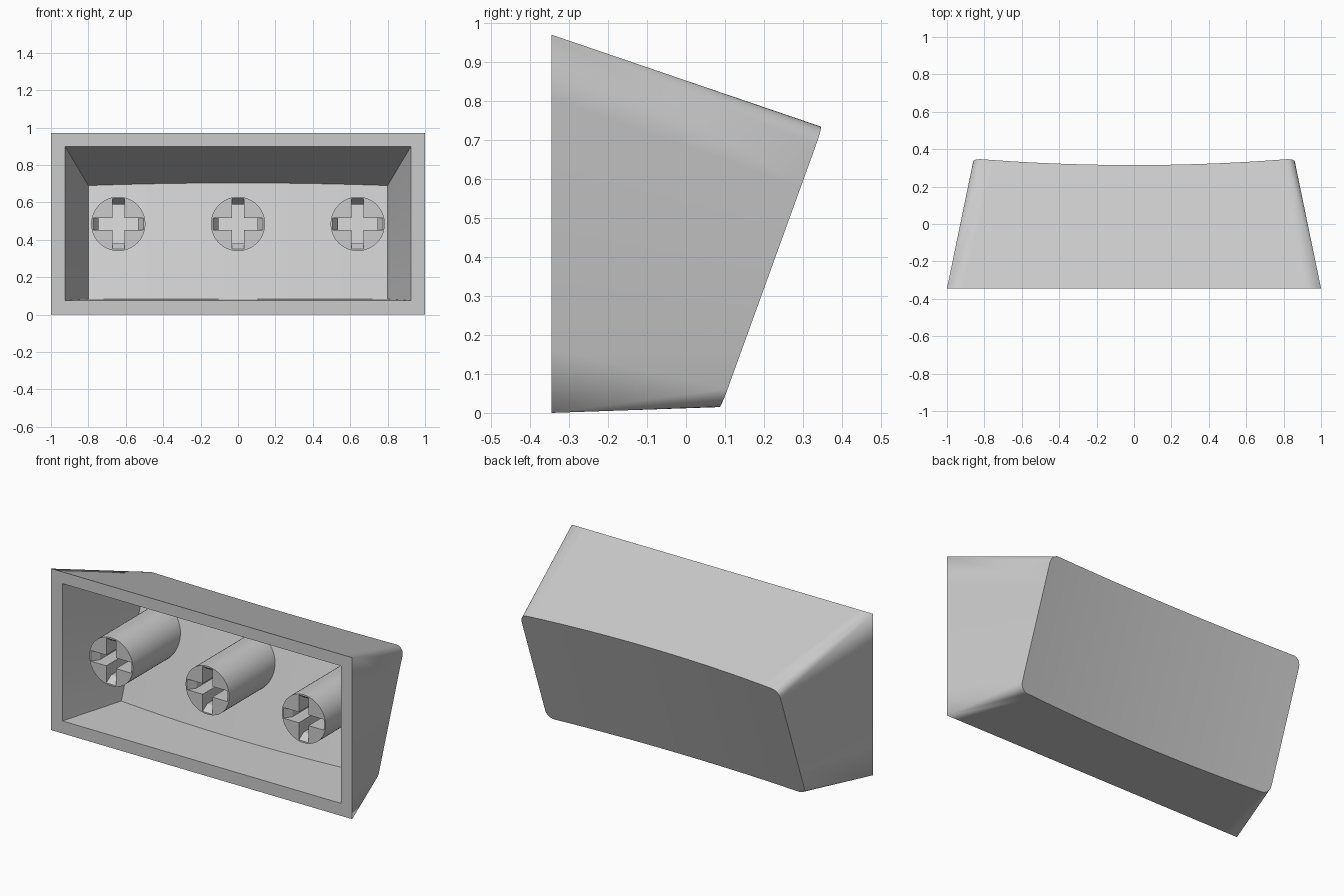
import bpy, bmesh, math
from mathutils import Vector

cube = bpy.data.objects.get("Cube")
if cube:
    bpy.data.objects.remove(cube, do_unlink=True)

GREY = (0.6, 0.6, 0.6, 1)
mat = bpy.data.materials.new("plain grey plastic")
mat.use_nodes = True
mat.diffuse_color = GREY
mat.node_tree.nodes["Principled BSDF"].inputs["Base Color"].default_value = GREY

FRONT = -0.345   # plane of the open side
ARC, SPAN, SIDE = 6, 24, 6


def finish(bm, name):
    bmesh.ops.recalc_face_normals(bm, faces=bm.faces)
    mesh = bpy.data.meshes.new(name)
    bm.to_mesh(mesh)
    bm.free()
    obj = bpy.data.objects.new(name, mesh)
    bpy.context.collection.objects.link(obj)
    mesh.materials.append(mat)
    return obj


def smooth(obj):
    bpy.ops.object.select_all(action='DESELECT')
    obj.select_set(True)
    bpy.context.view_layer.objects.active = obj
    bpy.ops.object.shade_smooth_by_angle(angle=math.radians(30))


def loft(base_x, base_z, rim_x, low, high, r, dish):
    """Matching rings: rectangular mouth and rounded, dished far end."""
    low, high = Vector((0, *low)), Vector((0, *high))
    slope = (high - low).normalized()
    flat = rim_x - r
    arc = [(k / ARC) * math.pi / 2 for k in range(ARC + 1)]
    left = [(-flat - r * math.cos(a), r * (1 - math.sin(a))) for a in arc]
    mid = [(-flat + 2 * flat * k / SPAN, 0) for k in range(1, SPAN)]
    row = left + mid + [(-x, d) for x, d in reversed(left)]

    def pair(x, p, z):
        b = Vector((max(-1, min(1, x / flat)) * base_x, FRONT, z))
        p = p + Vector((x, 0, 0))
        sink = dish * (1 - (x / rim_x) ** 2)
        return b, p.lerp(b, sink / (p.y - b.y))

    upper = [pair(x, high - slope * d, base_z[1]) for x, d in row]
    lower = [pair(x, low + slope * d, base_z[0]) for x, d in row]

    def between(a, b):
        return [(a[0].lerp(b[0], k / SIDE), a[1].lerp(b[1], k / SIDE))
                for k in range(1, SIDE)]

    right = between(upper[-1], lower[-1])
    left_side = between(lower[0], upper[0])
    ring = upper + right + lower[::-1] + left_side
    return ring, upper, lower, right, left_side


# Hollow shell: outer loft, inner loft and the flat lip joining them
bm = bmesh.new()
cache = {}


def face(points):
    verts = []
    for p in points:
        key = tuple(round(c, 4) for c in p)
        v = cache.get(key) or cache.setdefault(key, bm.verts.new(p))
        if v not in verts:
            verts.append(v)
    if len(verts) > 2 and not bm.faces.get(verts):
        bm.faces.new(verts)


outer = loft(1.0, (0, 0.97), 0.86, (0.09, 0.015), (0.35, 0.733), 0.05, 0.035)
inner = loft(0.925, (0.075, 0.9), 0.80, (0.035, 0.083), (0.255, 0.69), 0, 0.04)
for ring, upper, lower, right, left_side in (outer, inner):
    for a, b in zip(ring, ring[1:] + ring[:1]):
        face([a[0], b[0], b[1], a[1]])
    last = len(upper) - 2
    for i in range(last + 1):
        pts = [upper[i], upper[i + 1]]
        pts += right if i == last else []
        pts += [lower[i + 1], lower[i]]
        # the inner end has square corners, so its outermost strip is further in
        pts += left_side if i == 0 else []
        if ring is inner[0] and (i < ARC or i > last - ARC):
            continue
        if ring is inner[0] and i == ARC:
            pts += left_side
        if ring is inner[0] and i == last - ARC:
            pts[2:2] = right
        face([p[1] for p in pts])
ro, ri = outer[0], inner[0]
for i in range(len(ro)):
    j = (i + 1) % len(ro)
    face([ro[i][0], ro[j][0], ri[j][0], ri[i][0]])
smooth(finish(bm, "shell"))


# Mounting stems with cross-shaped sockets that run back to the inner wall
STEM_Z, STEM_R, STEM_FRONT, SEGS = 0.485, 0.145, -0.29, 48


def prism(rings, name):
    """Closed solid through a list of equal-length point rings."""
    b = bmesh.new()
    rows = [[b.verts.new(p) for p in ring] for ring in rings]
    for lo, hi in zip(rows, rows[1:]):
        for i in range(len(lo)):
            j = (i + 1) % len(lo)
            b.faces.new((lo[i], lo[j], hi[j], hi[i]))
    b.faces.new(rows[0])
    b.faces.new(rows[-1])
    return finish(b, name)


def cross(x, y, reach, w=0.032):
    quarter = [(reach, -w), (reach, w), (w, w)]
    pts = []
    for _ in range(4):
        pts += quarter
        quarter = [(-q, p) for p, q in quarter]
    return [(x + p, y, STEM_Z + q) for p, q in pts]


def wall_y(x, z):
    """Depth just inside the inner end wall."""
    return 0.035 + (z - 0.083) * 0.3625 - 0.04 * (1 - (x / 0.8) ** 2) + 0.03


for name, x in (("right_stem", -0.64), ("middle_stem", 0), ("left_stem", 0.64)):
    circle = [(x + STEM_R * math.cos(t), STEM_Z + STEM_R * math.sin(t))
              for t in (2 * math.pi * k / SEGS for k in range(SEGS))]
    stem = prism([[(p, STEM_FRONT, q) for p, q in circle],
                  [(p, wall_y(x, q), q) for p, q in circle]], name)
    # socket cutter with a sloped lead-in at the mouth
    cutter = prism([cross(x, STEM_FRONT - 0.005, 0.138),
                    cross(x, STEM_FRONT + 0.045, 0.105),
                    cross(x, 0.5, 0.105)], name + "_cutter")
    mod = stem.modifiers.new("socket", 'BOOLEAN')
    mod.operation = 'DIFFERENCE'
    mod.solver = 'EXACT'
    mod.object = cutter
    bpy.ops.object.select_all(action='DESELECT')
    stem.select_set(True)
    bpy.context.view_layer.objects.active = stem
    bpy.ops.object.modifier_apply(modifier=mod.name)
    bpy.data.objects.remove(cutter, do_unlink=True)
    smooth(stem)
